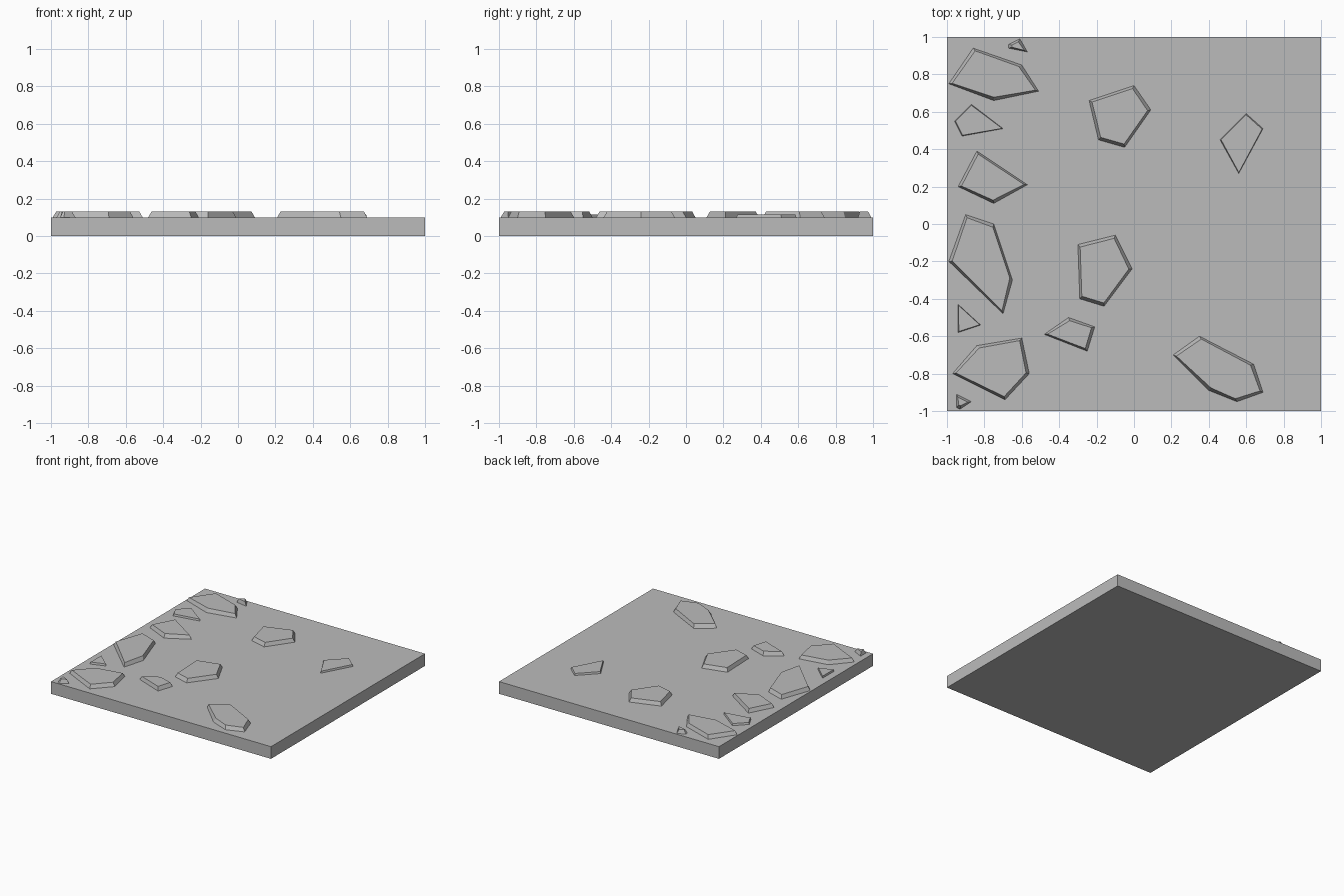
import bpy
import bmesh
from mathutils import Vector

default_cube = bpy.data.objects.get("Cube")
if default_cube:
    bpy.data.objects.remove(default_cube, do_unlink=True)

# One plain stone colour
stone_grey = bpy.data.materials.new("stone_grey")
stone_grey.use_nodes = True
stone_grey.diffuse_color = (0.5, 0.5, 0.5, 1)
shader = stone_grey.node_tree.nodes["Principled BSDF"]
shader.inputs["Base Color"].default_value = stone_grey.diffuse_color

SLAB_HEIGHT = 0.1
STONE_RISE = 0.03
CHIP_RISE = 0.015


def finish_object(name, bm):
    """Turn the bmesh into a flat shaded object with the stone material."""
    bmesh.ops.recalc_face_normals(bm, faces=bm.faces[:])
    mesh = bpy.data.meshes.new(name)
    bm.to_mesh(mesh)
    bm.free()
    mesh.materials.append(stone_grey)
    part = bpy.data.objects.new(name, mesh)
    bpy.context.scene.collection.objects.link(part)
    return part


def add_slab(name, width, height):
    """Square floor slab resting on the ground."""
    bm = bmesh.new()
    bmesh.ops.create_cube(bm, size=1)
    bmesh.ops.scale(bm, vec=(width, width, height), verts=bm.verts[:])
    bmesh.ops.translate(bm, vec=(0, 0, height / 2), verts=bm.verts[:])
    return finish_object(name, bm)


def add_stone(name, *outline, rise=STONE_RISE, taper=0.018):
    """Raised paving stone: an outline extruded upward, its top drawn inward."""
    bm = bmesh.new()
    base = [bm.verts.new((x, y, SLAB_HEIGHT)) for x, y in outline]
    face = bm.faces.new(base)
    centre = face.calc_center_median()
    extruded = bmesh.ops.extrude_face_region(bm, geom=[face], use_keep_orig=True)
    for vert in extruded["geom"]:
        if isinstance(vert, bmesh.types.BMVert):
            inward = (centre - vert.co).normalized()
            vert.co += inward * taper + Vector((0, 0, rise))
    return finish_object(name, bm)


def add_chip(name, *outline):
    """Lower and steeper stone fragment."""
    return add_stone(name, *outline, rise=CHIP_RISE, taper=0.006)


add_slab("floor_slab", 2, SLAB_HEIGHT)

# Stones along the left-hand edge of the plan, back to front
add_stone("back_corner_stone",
          (-.99, .75), (-.86, .94), (-.6, .85), (-.51, .71), (-.75, .66))
add_stone("back_edge_pebble",
          (-.67, .96), (-.61, .99), (-.57, .92), (-.67, .94))
add_chip("back_edge_chip",
         (-.96, .55), (-.87, .64), (-.7, .51), (-.92, .47))
add_stone("middle_edge_stone",
          (-.94, .2), (-.84, .39), (-.57, .21), (-.75, .11))
add_stone("long_edge_stone",
          (-.99, -.2), (-.9, .05), (-.75, 0), (-.65, -.3), (-.7, -.48))
add_chip("triangle_edge_chip",
         (-.94, -.43), (-.82, -.54), (-.94, -.58))
add_stone("front_corner_stone",
          (-.97, -.8), (-.84, -.65), (-.6, -.61), (-.56, -.8), (-.69, -.94))
add_stone("front_corner_pebble",
          (-.95, -.91), (-.87, -.95), (-.93, -.99), (-.95, -.98))

# Stones across the middle
add_stone("back_centre_stone",
          (-.24, .66), (0, .74), (.09, .61), (-.05, .41), (-.19, .45))
add_stone("front_centre_stone",
          (-.3, -.11), (-.1, -.06), (-.01, -.24), (-.16, -.44), (-.29, -.4))
add_stone("small_front_stone",
          (-.48, -.59), (-.35, -.5), (-.21, -.55), (-.25, -.68))

# Stones on the sparse side
add_chip("kite_chip",
         (.46, .45), (.6, .59), (.69, .51), (.56, .27))
add_stone("front_side_stone",
          (.21, -.7), (.35, -.6), (.64, -.75), (.69, -.9), (.55, -.95), (.4, -.89))
